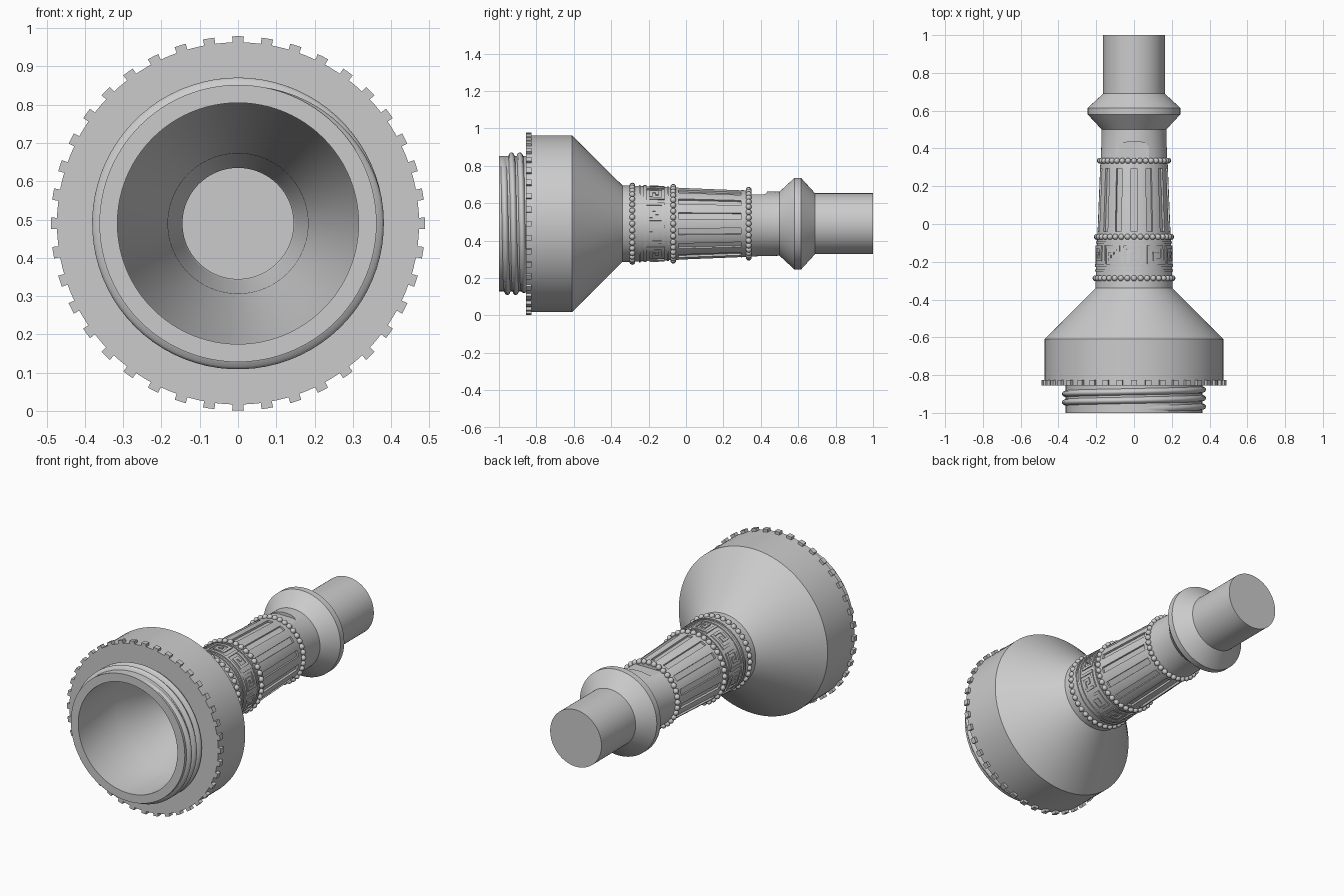
import bpy, bmesh
from math import sin, cos, tau, radians, atan2, sqrt
from mathutils import Matrix, Vector

if "Cube" in bpy.data.objects:
    bpy.data.objects.remove(bpy.data.objects["Cube"])

ZC = 0.49      # height of the long axis, which runs along y
SEG = 96


def pt(theta, r, y):
    return Vector((r * sin(theta), y, ZC + r * cos(theta)))


def finish(bm, name, angle=30):
    bmesh.ops.recalc_face_normals(bm, faces=bm.faces[:])
    me = bpy.data.meshes.new(name)
    bm.to_mesh(me)
    bm.free()
    ob = bpy.data.objects.new(name, me)
    bpy.context.collection.objects.link(ob)
    if angle:
        bpy.ops.object.select_all(action='DESELECT')
        ob.select_set(True)
        bpy.context.view_layer.objects.active = ob
        bpy.ops.object.shade_smooth_by_angle(angle=radians(angle))
    return ob


def lathe(bm, profile, closed=False):
    """Spin (y, r) points round the axis; open profiles get end caps."""
    rings = [[bm.verts.new(pt(tau * i / SEG, r, y)) for i in range(SEG)]
             for y, r in profile]
    pairs = list(zip(rings, rings[1:]))
    if closed:
        pairs.append((rings[-1], rings[0]))
    for a, b in pairs:
        for i in range(SEG):
            j = (i + 1) % SEG
            bm.faces.new((a[i], a[j], b[j], b[i]))
    if not closed:
        bm.faces.new(rings[0])
        bm.faces.new(rings[-1])


def sweep(bm, sections):
    """Skin a list of equal closed sections and cap both ends."""
    rings = [[bm.verts.new(p) for p in s] for s in sections]
    n = len(rings[0])
    for a, b in zip(rings, rings[1:]):
        for i in range(n):
            j = (i + 1) % n
            bm.faces.new((a[i], a[j], b[j], b[i]))
    bm.faces.new(rings[0])
    bm.faces.new(rings[-1])


def block(bm, t0, t1, y0, y1, r0, r1, steps=2):
    """Curved block hugging the axis."""
    secs = []
    for k in range(steps + 1):
        t = t0 + (t1 - t0) * k / steps
        secs.append([pt(t, r0, y0), pt(t, r1, y0), pt(t, r1, y1), pt(t, r0, y1)])
    sweep(bm, secs)


def grip_r(y):
    """Radius of the tapered grip at y."""
    return 0.205 + (0.178 - 0.205) * (y + 0.34) / 0.67


# Hollow body: outside from tail to mouth, then back along the cavity
bm = bmesh.new()
lathe(bm, [(1.0, 0.163), (0.69, 0.163), (0.615, 0.245), (0.58, 0.245),
           (0.50, 0.171), (0.34, 0.175), (0.33, 0.178), (-0.34, 0.205),
           (-0.61, 0.473), (-0.855, 0.473), (-0.855, 0.362), (-1.0, 0.362),
           (-1.0, 0.315), (-0.66, 0.315), (-0.36, 0.183), (0.33, 0.15),
           (0.34, 0.145), (0.985, 0.145)])
body = finish(bm, "body", 0)

# Cutter: long flutes in the grip and the flat thumb notch on top
bm = bmesh.new()
FLUTES = 14
for i in range(FLUTES):
    t = tau * i / FLUTES
    secs = []
    for y in (-0.04, 0.295):
        r, w = grip_r(y), 0.017
        d = w / r
        secs.append([pt(t - d, r - 0.011, y), pt(t + d, r - 0.011, y),
                     pt(t + d, r + 0.03, y), pt(t - d, r + 0.03, y)])
    sweep(bm, secs)
outline = [(-0.083, 0.345), (0.083, 0.345)]
for sx in (1, -1):
    arc = [(sx * (0.038 + 0.045 * cos(a)), 0.388 + 0.045 * sin(a))
           for a in (tau / 4 * k / 8 for k in range(9))]
    outline += arc if sx == 1 else arc[::-1]
sweep(bm, [[Vector((x, y, z)) for x, y in outline] for z in (ZC + 0.155, ZC + 0.25)])
cutter = finish(bm, "flute_cutter", 0)
cutter.hide_render = True

mod = body.modifiers.new("flutes", 'BOOLEAN')
mod.object = cutter
mod.operation = 'DIFFERENCE'
mod.solver = 'EXACT'
bpy.ops.object.select_all(action='DESELECT')
body.select_set(True)
bpy.context.view_layer.objects.active = body
bpy.ops.object.modifier_apply(modifier=mod.name)
bpy.ops.object.shade_smooth_by_angle(angle=radians(25))
bpy.data.objects.remove(cutter)

# Gripping teeth round the rim
bm = bmesh.new()
for i in range(40):
    t = tau * i / 40
    block(bm, t - 0.031, t + 0.031, -0.855, -0.827, 0.46, 0.489)
finish(bm, "rim_teeth")

# Screw thread on the mouth, fading at both ends
bm = bmesh.new()
TURNS, N = 2.6, 200
secs = []
for k in range(N + 1):
    f = k / N
    t = tau * TURNS * f
    y = -0.978 + 0.045 * TURNS * f
    h = min(1, 12 * f, 12 * (1 - f)) * 0.022
    secs.append([pt(t, 0.358, y - 0.019), pt(t, 0.358 + h * 0.75, y - 0.012),
                 pt(t, 0.359 + h, y - 0.004), pt(t, 0.359 + h, y + 0.004),
                 pt(t, 0.358 + h * 0.75, y + 0.012), pt(t, 0.358, y + 0.019)])
# keep end sections non-degenerate
for s in (secs[0], secs[-1]):
    for i in (1, 2, 3, 4):
        s[i] = s[i] + (s[i] - Vector((0, s[i].y, ZC))) * 0.005
sweep(bm, secs)
finish(bm, "screw_thread", 50)

# Three rings of beads
bm = bmesh.new()
for y, r in ((-0.287, 0.204), (-0.068, 0.197), (0.335, 0.181)):
    for i in range(36):
        bmesh.ops.create_uvsphere(bm, u_segments=14, v_segments=8, radius=0.0155,
                                  matrix=Matrix.Translation(pt(tau * i / 36, r, y)))
finish(bm, "bead_rings", 60)

# Thin raised bands bordering the key pattern
bm = bmesh.new()
for y in (-0.247, -0.097):
    r = grip_r(y)
    lathe(bm, [(y - 0.005, r - 0.008), (y - 0.005, r + 0.005),
               (y + 0.005, r + 0.005), (y + 0.005, r - 0.008)], closed=True)
finish(bm, "border_bands")

# Square spiral key pattern, ten repeats on an 8 x 7 cell
bm = bmesh.new()
KEYS = 10
BARS = [(0, 8, 0, 1), (0, 1, 1, 7), (1, 6.5, 6, 7), (5.5, 6.5, 2, 6),
        (2.2, 5.5, 2, 3), (2.2, 3.2, 3, 5), (3.2, 4.4, 4, 5)]
for i in range(KEYS):
    for u0, u1, v0, v1 in BARS:
        t0, t1 = (tau / KEYS * (i + (u - 3.5) / 8) for u in (u0, u1))
        y0, y1 = (-0.228 + 0.113 * v / 7 for v in (v0, v1))
        r = grip_r((y0 + y1) / 2)
        block(bm, t0, t1, y0, y1, r - 0.008, r + 0.006, 6 if u1 - u0 > 2 else 2)
finish(bm, "key_pattern")
